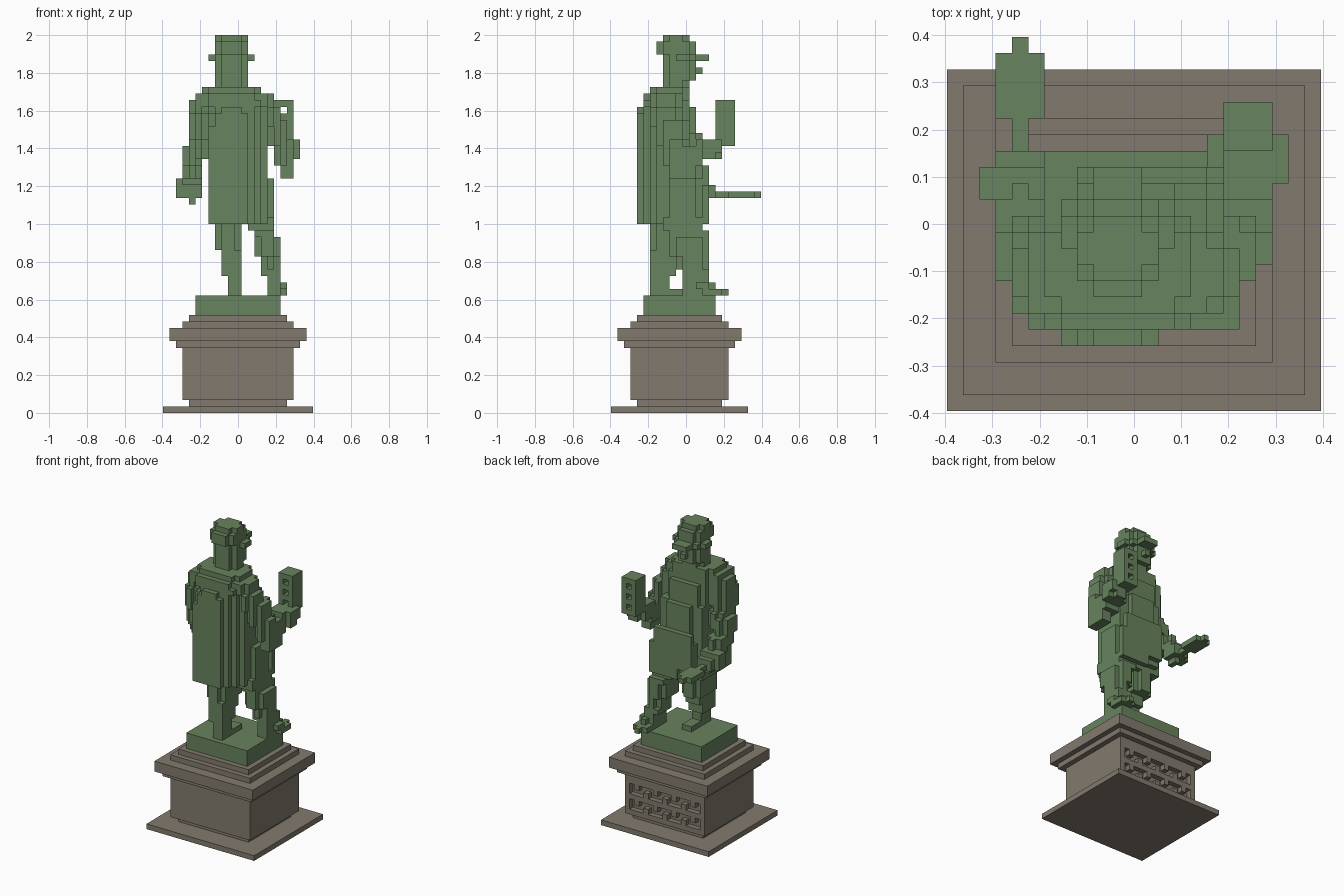
import bpy, bmesh

if "Cube" in bpy.data.objects:
    bpy.data.objects.remove(bpy.data.objects["Cube"], do_unlink=True)

U = 2 / 58  # edge of one block


def material(name, rgb):
    m = bpy.data.materials.new(name)
    m.use_nodes = True
    m.diffuse_color = (*rgb, 1)
    m.node_tree.nodes["Principled BSDF"].inputs["Base Color"].default_value = (*rgb, 1)
    return m


BRONZE = material("weathered bronze green", (0.138, 0.230, 0.112))
STONE = material("grey brown stone", (0.223, 0.195, 0.156))


def slab(x0, x1, y0, y1, z0, z1, r=0):
    """Cells of an inclusive block range, with corners stepped by r cells in plan."""
    return {(x, y, z)
            for x in range(x0, x1 + 1) for y in range(y0, y1 + 1) for z in range(z0, z1 + 1)
            if min(x - x0, x1 - x) + min(y - y0, y1 - y) >= r}


def slabs(rows):
    return set().union(*(slab(*row) for row in rows))


def build(name, cells, mat):
    """Turn cells into a mesh of their exposed faces, merging flat regions."""
    bm = bmesh.new()
    verts = {}

    def vert(p):
        if p not in verts:
            verts[p] = bm.verts.new(((p[0] - 0.5) * U, (p[1] - 0.5) * U, p[2] * U))
        return verts[p]

    for c in sorted(cells):
        for axis in range(3):
            for side in (0, 1):
                n = list(c)
                n[axis] += 2 * side - 1
                if tuple(n) in cells:
                    continue
                quad = []
                for a, b in ((0, 0), (1, 0), (1, 1), (0, 1)):
                    p = list(c)
                    p[axis] += side
                    p[(axis + 1) % 3] += a
                    p[(axis + 2) % 3] += b
                    quad.append(vert(tuple(p)))
                bm.faces.new(quad if side else quad[::-1])
    bmesh.ops.dissolve_limit(bm, angle_limit=0.01, verts=bm.verts[:], edges=bm.edges[:])
    mesh = bpy.data.meshes.new(name)
    bm.to_mesh(mesh)
    bm.free()
    mesh.materials.append(mat)
    ob = bpy.data.objects.new(name, mesh)
    bpy.context.collection.objects.link(ob)
    return ob


# Stone pedestal: each step is inset evenly around a centre at y = -1
def step(inset, z0, z1):
    return slab(-11 + inset, 11 - inset, -11 + inset, 9 - inset, z0, z1)


build("pedestal_foot", step(0, 0, 0) | step(4, 1, 1), STONE)
build("pedestal_cornice", step(1, 11, 12) | step(2, 10, 10), STONE)
build("pedestal_top_steps", step(3, 13, 13) | step(4, 14, 14), STONE)

# Pedestal block with two rows of ornamental notches on the +y face
block = step(3, 2, 9)
for i, x in enumerate(range(-7, 8, 2)):
    for z in (3, 6):
        block -= slab(x, x, 6, 6, z, z + 1)
        block -= slab(x, min(x + 1, 7), 6, 6, z + i % 2, z + i % 2)
build("pedestal_block", block, STONE)

build("plinth", step(5, 15, 17), BRONZE)

# Legs: one set back and upright, one striding forward and outward
build("right_leg", slabs([
    (-3, 0, -5, 1, 25, 29, 1),
    (-2, 0, -5, -1, 23, 24),
    (-2, 0, -5, -2, 21, 22),
    (-1, 0, -5, -3, 18, 20),
    (-1, 0, -5, 0, 18, 18),
]), BRONZE)
build("left_leg", slabs([
    (2, 5, -3, 2, 28, 29),
    (3, 5, -2, 3, 27, 27),
    (3, 6, -2, 3, 24, 26, 1),
    (4, 6, -1, 3, 22, 23, 1),
    (4, 6, 0, 3, 21, 21),
    (5, 6, 0, 3, 18, 20),
    (5, 7, 1, 4, 19, 19, 1),
    (5, 7, 2, 6, 18, 18, 1),
]), BRONZE)

# Coat: stepped shells, flush on the -x side and tapering on the +x side
build("coat", slabs([
    (-5, 3, -5, 0, 49, 49, 1),
    (-6, 4, -6, 0, 48, 48, 2),
    (-6, 5, -6, 0, 47, 47, 2),
    (-5, 4, -6, 1, 43, 46, 2),
    (-4, 4, -5, 2, 34, 42, 2),
    (-4, 4, -4, 1, 29, 42),
    (-4, 5, -3, 2, 30, 35, 1),
    (-3, 4, 3, 3, 31, 37),
    (0, 5, 3, 3, 29, 34),
    (-4, 3, -5, -5, 29, 45),
    (-4, 2, -6, -6, 29, 45),
    (-4, 1, -7, -7, 29, 43),
    (-3, 1, -7, -7, 44, 45),
    (-2, 0, -7, -7, 46, 46),
]), BRONZE)

# Right arm: hangs down, forearm reaching forward
build("right_arm", slabs([
    (-6, -5, -5, -1, 48, 48),
    (-7, -5, -5, -1, 46, 47, 1),
    (-7, -5, -6, -1, 42, 45, 1),
    (-7, -5, -5, 0, 39, 41, 1),
    (-8, -6, -4, 0, 38, 40, 1),
    (-8, -6, -3, 2, 36, 37, 1),
    (-8, -6, 0, 3, 35, 35),
    (-9, -6, 2, 3, 33, 35),
    (-8, -6, 3, 4, 33, 34),
    (-7, -7, 2, 3, 32, 32),
]), BRONZE)
build("trowel", slabs([
    (-7, -7, 4, 11, 33, 33),
    (-8, -6, 7, 10, 33, 33),
]), BRONZE)

# Left arm: elbow low, forearm raised to the brick
build("left_arm", slabs([
    (3, 5, -5, -1, 47, 48, 1),
    (4, 6, -5, -1, 44, 46, 1),
    (5, 7, -4, 0, 41, 44, 1),
    (6, 8, -3, 0, 38, 41, 1),
    (7, 8, -2, 1, 36, 38, 0),
    (6, 8, 0, 2, 38, 40),
    (6, 8, 2, 4, 39, 41),
    (6, 9, 2, 5, 39, 40, 1),
    (9, 9, 3, 5, 40, 41),
]), BRONZE)
brick = slab(6, 8, 5, 7, 41, 47)
for z in (42, 44, 46):
    brick -= slab(7, 7, 5, 7, z, z)
build("brick", brick, BRONZE)

# Head with a peaked cap
build("head", slabs([
    (-3, 1, -3, 0, 50, 50, 1),
    (-3, 1, -3, 1, 51, 53, 1),
    (-1, -1, 2, 2, 52, 52),
]), BRONZE)
build("cap", slabs([
    (-4, 2, -3, 2, 54, 54, 2),
    (-3, 1, 2, 3, 54, 54, 1),
    (-3, 1, -4, 1, 55, 56, 1),
    (-3, 1, -3, 0, 57, 57, 1),
]), BRONZE)
